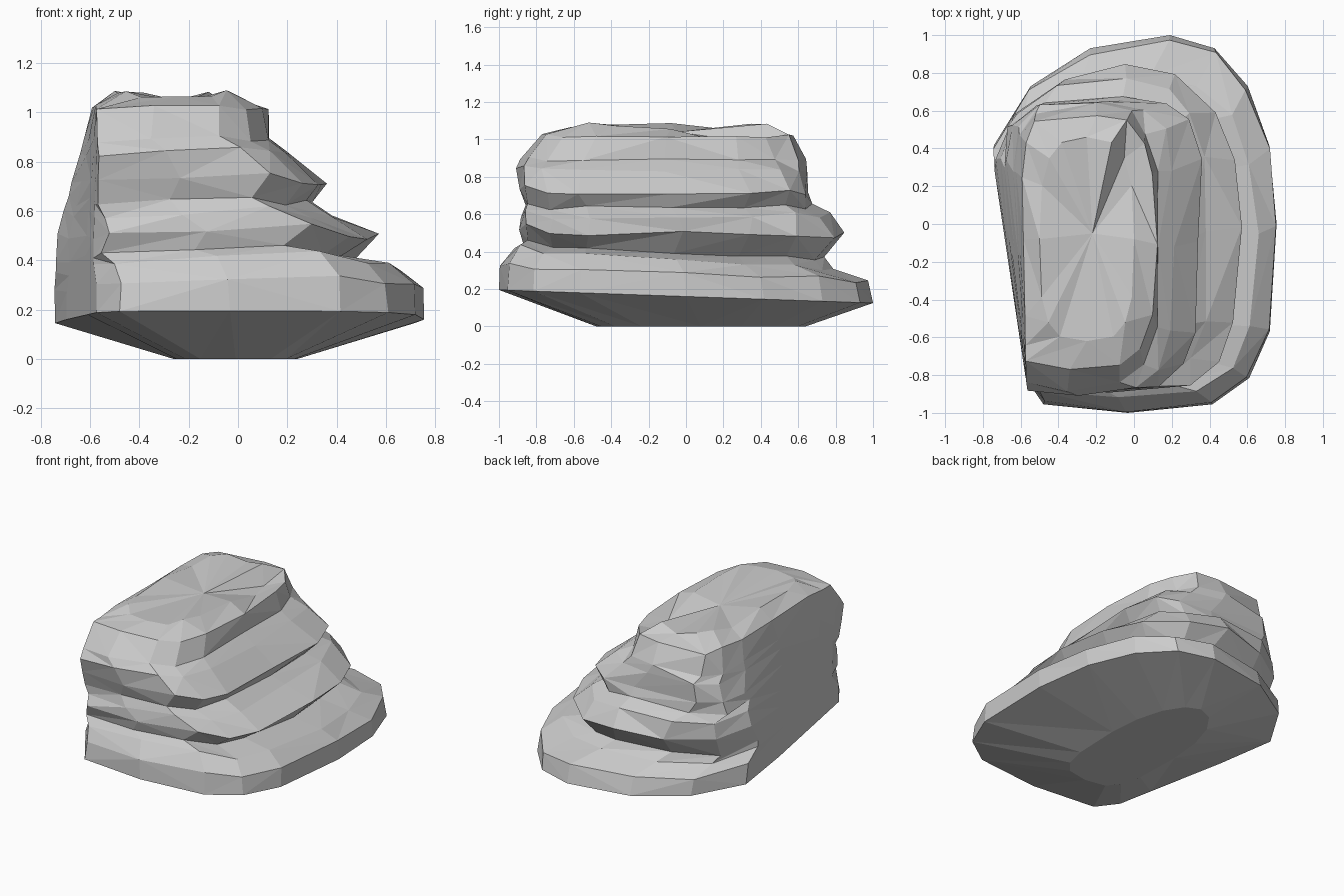
import bpy
import bmesh
import random
from math import sin, cos, pi

default_cube = bpy.data.objects.get("Cube")
if default_cube:
    bpy.data.objects.remove(default_cube, do_unlink=True)

rng = random.Random(7)
SEGMENTS = 16
LEFT = -0.82

# Strata from the rim to the plateau's edge:
# height, right, front, back, x of the rearmost point,
# squareness of the back, fall towards the back, roughness
STRATA = [
    (0.16, 0.755, -1.0, 1.0, 0.19, 2.2, 0.035, 0),
    (0.29, 0.75, -0.99, 0.97, 0.19, 2.2, 0.04, 0.01),
    (0.36, 0.66, -0.91, 0.8, 0.1, 2.2, 0.06, 0.015),
    (0.4, 0.45, -0.87, 0.73, 0, 2.4, 0.05, 0.015),
    (0.5, 0.58, -0.89, 0.83, -0.03, 2.3, 0.02, 0.025),
    (0.6, 0.4, -0.88, 0.78, -0.03, 2.6, 0, 0.02),
    (0.65, 0.29, -0.87, 0.68, -0.05, 3, 0, 0.015),
    (0.73, 0.36, -0.89, 0.67, -0.05, 3.6, 0, 0.025),
    (0.84, 0.23, -0.91, 0.65, -0.15, 3.2, 0, 0.02),
    (0.89, 0.14, -0.88, 0.63, -0.2, 3, 0, 0.015),
    (1.02, 0.12, -0.77, 0.58, -0.2, 3, 0, 0.015),
]


def power(value, exponent):
    """Signed power, which squares off an ellipse."""
    return (1 if value >= 0 else -1) * abs(value) ** exponent


def cliff(y, z):
    """Position of the flat cliff, which leans in only towards the back."""
    lean = 0.23 * max(0, y + 0.83)
    return -0.75 + abs(0.36 - y) * 0.15 + max(0, z - 0.45) * lean


def outline(left, right, front, back, rear_x, back_square):
    """Closed outline with its own squareness at the front and back."""
    for k in range(SEGMENTS):
        c, s = cos(2 * pi * k / SEGMENTS), sin(2 * pi * k / SEGMENTS)
        rear = 0 < k < SEGMENTS // 2
        exponent = 2 / (back_square if rear else 3.4)
        apex = rear_x if rear else (left + right) / 2
        reach = right - apex if c > 0 else apex - left
        x = apex + reach * power(c, exponent)
        y = (front + back) / 2 + (back - front) / 2 * power(s, exponent)
        yield x, y


def stratum_ring(bm, stratum, drift):
    """One irregular layer edge, cut off by the cliff."""
    height, right, front, back, rear_x, back_square, fall, rough = stratum
    ring = []
    for k, (x, y) in enumerate(outline(LEFT, right, front, back, rear_x, back_square)):
        x += rng.uniform(-rough, rough)
        y += rng.uniform(-rough, rough)
        z = height - fall * y + rng.uniform(-rough, rough) * 0.7
        if rough:
            z += drift[k] * sin(pi * height)
        ring.append(bm.verts.new((max(x, cliff(y, z)), y, z)))
    return ring


bm = bmesh.new()
drift = [rng.uniform(-0.025, 0.025) for _ in range(SEGMENTS)]

# Underside, strata and raised plateau
foot = [bm.verts.new((x, y, 0)) for x, y in outline(-0.26, 0.24, -0.48, 0.64, 0, 2)]
rings = [foot] + [stratum_ring(bm, stratum, drift) for stratum in STRATA]
crown = []
for k, (x, y) in enumerate(outline(-0.5, 0.0, -0.62, 0.46, -0.25, 3)):
    # The plateau is chipped at its rear right corner
    chip = 0.08 if k in (1, 2) else 0
    crown.append(bm.verts.new((x, y, 1.07 - chip + rng.uniform(-0.02, 0.02))))
rings.append(crown)

# Loft them into one closed body
for lower, upper in zip(rings, rings[1:]):
    for k in range(SEGMENTS):
        n = (k + 1) % SEGMENTS
        a, b, c, d = lower[k], lower[n], upper[n], upper[k]
        # Alternate the split so the facets look broken
        if rng.random() < 0.5:
            bm.faces.new((a, b, c))
            bm.faces.new((a, c, d))
        else:
            bm.faces.new((a, b, d))
            bm.faces.new((b, c, d))
bm.faces.new(list(reversed(foot)))
summit = bm.verts.new((-0.22, -0.05, 1.04))
for k in range(SEGMENTS):
    bm.faces.new((crown[k], crown[(k + 1) % SEGMENTS], summit))
bmesh.ops.recalc_face_normals(bm, faces=bm.faces[:])

mesh = bpy.data.meshes.new("layered_rock")
bm.to_mesh(mesh)
bm.free()

# Plain grey stone, flat shaded
stone = bpy.data.materials.new("grey_stone")
stone.use_nodes = True
grey = (0.6, 0.6, 0.6, 1)
stone.diffuse_color = grey
stone.node_tree.nodes["Principled BSDF"].inputs["Base Color"].default_value = grey
mesh.materials.append(stone)

rock = bpy.data.objects.new("layered_rock", mesh)
bpy.context.collection.objects.link(rock)
